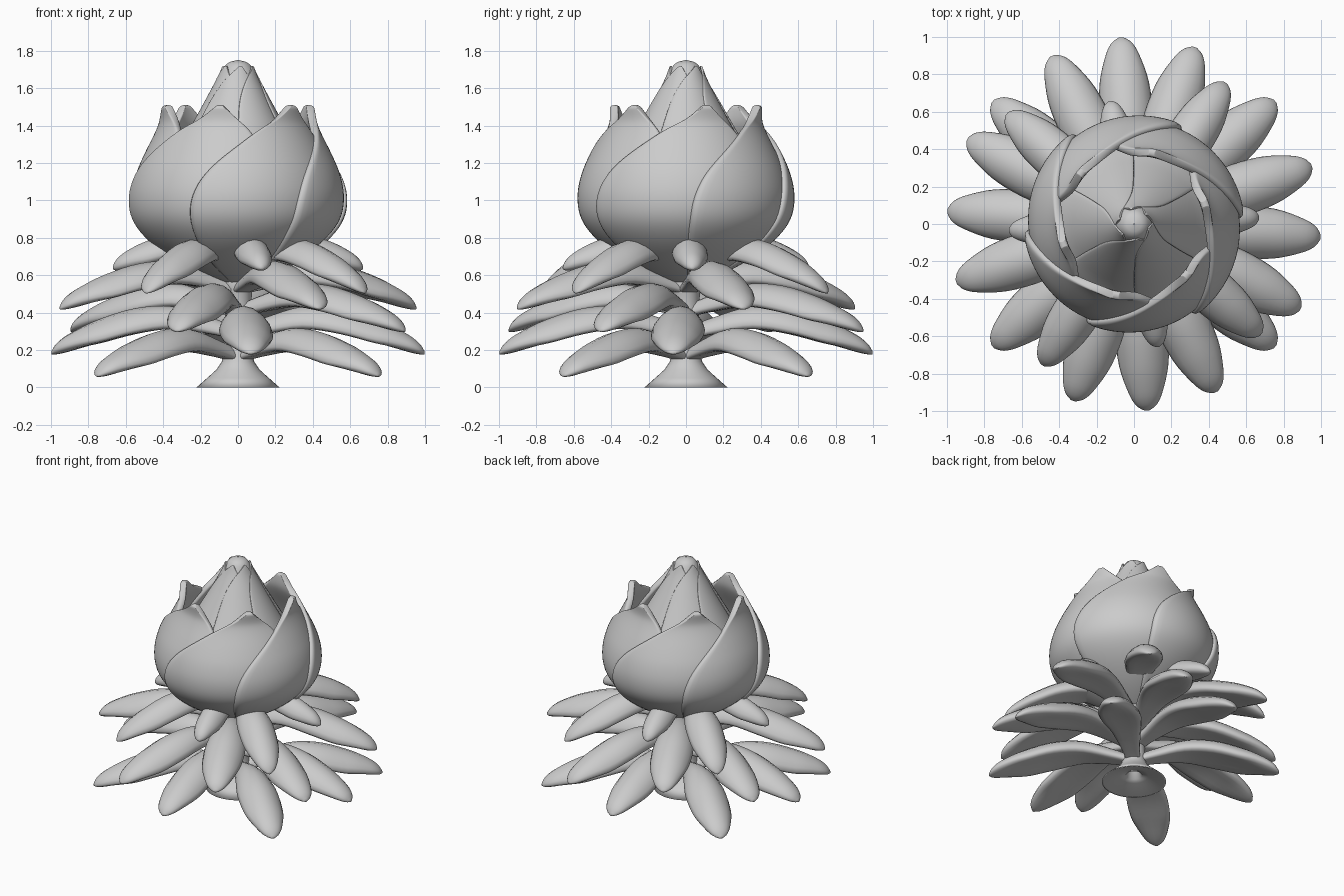
import bpy
from math import sin, cos, pi, radians

if "Cube" in bpy.data.objects:
    bpy.data.objects.remove(bpy.data.objects["Cube"])


def smooth_path(pts, steps):
    """Catmull-Rom resample of a short table of tuples."""
    out = []
    p = [pts[0]] + list(pts) + [pts[-1]]
    for i in range(1, len(p) - 2):
        for s in range(steps):
            t = s / steps
            out.append(tuple(
                0.5 * (2*b + (c - a)*t + (2*a - 5*b + 4*c - d)*t*t + (3*b - a - 3*c + d)*t**3)
                for a, b, c, d in zip(p[i-1], p[i], p[i+1], p[i+2])))
    return out + [tuple(pts[-1])]


def make(name, verts, faces, rot=0):
    me = bpy.data.meshes.new(name)
    me.from_pydata(verts, [], faces)
    me.validate()
    for f in me.polygons:
        f.use_smooth = True
    ob = bpy.data.objects.new(name, me)
    ob.rotation_euler.z = radians(rot)
    bpy.context.collection.objects.link(ob)
    return ob


def rings_to_faces(rows, n):
    return [(i*n + j, i*n + (j+1) % n, (i+1)*n + (j+1) % n, (i+1)*n + j)
            for i in range(rows - 1) for j in range(n)]


def lathe(name, prof, n=40):
    verts = [(r*cos(2*pi*j/n), r*sin(2*pi*j/n), z) for r, z in prof for j in range(n)]
    return make(name, verts, rings_to_faces(len(prof), n))


# leaf spine: radius, height above tip, half width, half thickness
LEAF = [(.03, .11, .05, .035), (.15, .145, .065, .045), (.35, .188, .105, .06),
        (.55, .172, .14, .066), (.75, .115, .133, .062), (.90, .056, .092, .048),
        (.97, .022, .055, .03), (1.0, .0, .012, .008)]


def leaf(name, ang, length, z0, zs):
    n = 16
    rows = smooth_path(LEAF, 4)
    verts = []
    for r, z, w, h in rows:
        w *= length
        droop = .35*w*min(1, (1.03 - r)/.3)
        for j in range(n):
            c, s = cos(2*pi*j/n), sin(2*pi*j/n)
            verts.append((r*length, w*c, z0 + z*zs + h*s - droop*c*c))
    m = len(rows)
    faces = rings_to_faces(m, n) + [tuple(range(n))[::-1], tuple(range((m-1)*n, m*n))]
    return make(name, verts, faces, ang)


def petal(name, ang, prof, off, thick):
    """prof rows: radius, height, degrees to the left, degrees to the right."""
    n = 17
    rows = smooth_path(prof, 3)
    verts = []
    for r, z, left, right in rows:
        for j in range(n):
            a = -left + (left + right)*j/(n - 1)
            rr = max(r - off*a/60*min(1, r/.3), .01)
            verts.append((rr*cos(radians(a)), rr*sin(radians(a)), z))
    faces = [(i*n + j, i*n + j + 1, (i+1)*n + j + 1, (i+1)*n + j)
             for i in range(len(rows) - 1) for j in range(n - 1)]
    ob = make(name, verts, faces, ang)
    sol = ob.modifiers.new("thickness", 'SOLIDIFY')
    sol.thickness = thick
    sol.offset = 0
    ob.modifiers.new("round", 'SUBSURF').levels = 1
    return ob


# stem with flared hollow foot
lathe("stem", [(.004, .14), (.04, .12), (.055, .05), (.10, .045), (.21, .0), (.222, .0),
               (.165, .05), (.115, .095), (.085, .14), (.075, .25), (.07, .4), (.075, .52),
               (.11, .6), (.004, .66)])

# six tiers of four leaves: first angle, length, tip height, height scale
TIERS = [(41, 1.0, .065, 1), (-4, 1.0, .185, 1), (-27, 1.0, .305, 1),
         (18, 1.0, .425, 1), (-41, .9, .51, 1.2), (3, .67, .64, .65)]
for t, (a, length, z0, zs) in enumerate(TIERS):
    for k, da in enumerate((0, 98, 180, 278)):
        leaf(f"leaf_{t + 1}_{k + 1}", a + da, length, z0, zs)

# outer petals, each lapping over its neighbour
OUTER = [(.05, .57, 75, 42), (.22, .65, 75, 42), (.40, .77, 75, 42), (.51, .89, 74, 42),
         (.538, 1.01, 72, 40), (.518, 1.13, 66, 38), (.472, 1.24, 54, 34),
         (.412, 1.36, 34, 24), (.39, 1.43, 17, 14), (.395, 1.51, 2, 2)]
for k in range(6):
    petal(f"outer_petal_{k + 1}", 16 + 60*k, OUTER, .028, .045)

# inner petals wrapped into a cone
INNER = [(.40, .95, 70, 40), (.42, 1.08, 70, 40), (.335, 1.22, 70, 40), (.235, 1.4, 70, 40),
         (.155, 1.55, 66, 38), (.105, 1.65, 45, 28), (.08, 1.72, 3, 3)]
for k in range(6):
    petal(f"inner_petal_{k + 1}", 40 + 60*k, INNER, .016, .012)

# rounded heart of the bud
lathe("bud_core", smooth_path([(.003, .7), (.25, .78), (.42, 1.05), (.32, 1.22), (.215, 1.4),
                               (.145, 1.55), (.1, 1.66), (.06, 1.73), (.003, 1.75)], 3))
